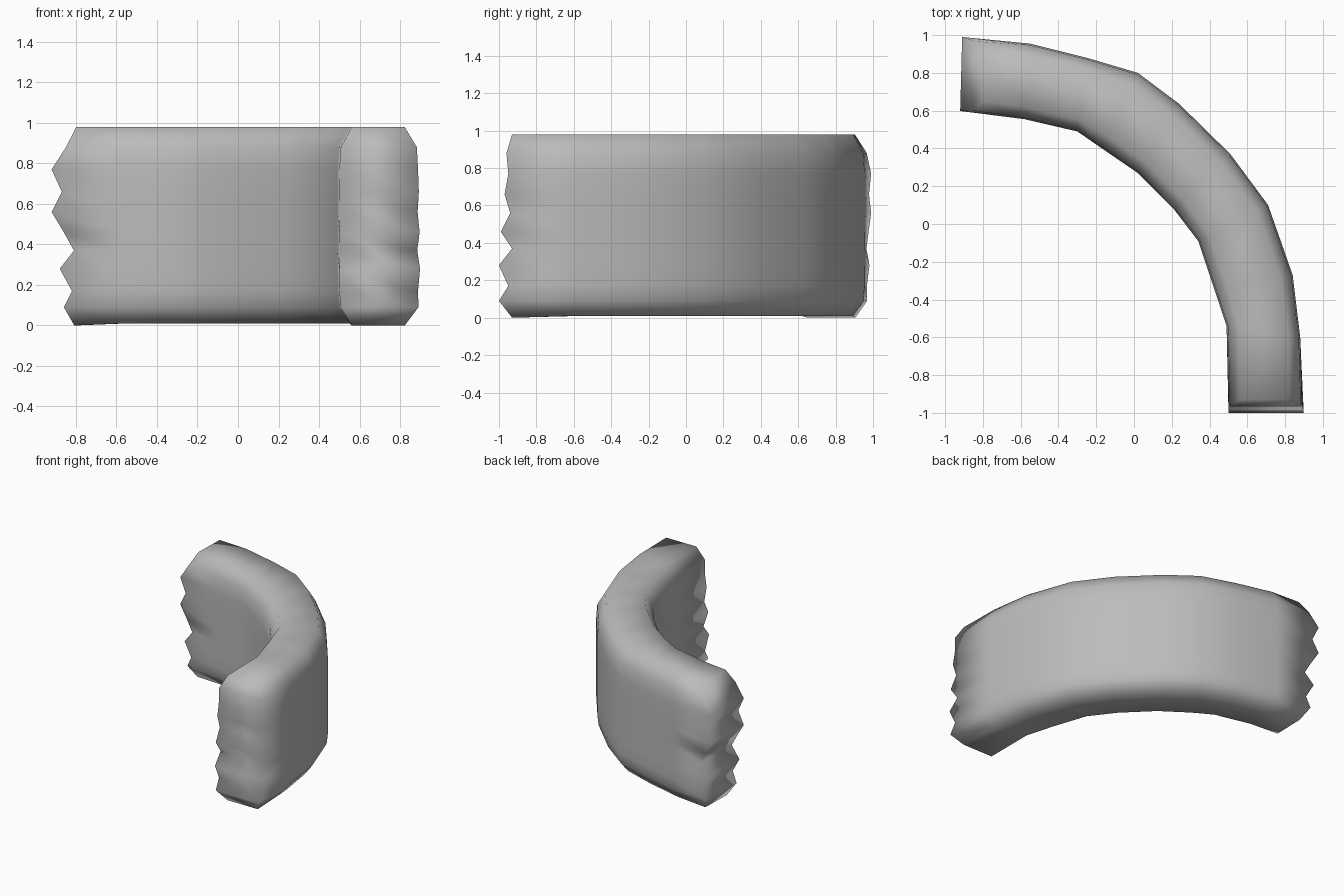
import bpy
import bmesh
from mathutils import Vector

cube = bpy.data.objects.get("Cube")
if cube:
    bpy.data.objects.remove(cube, do_unlink=True)

# One flat material
grey = bpy.data.materials.new("wall_grey")
grey.use_nodes = True
colour = (0.5, 0.5, 0.5, 1)
grey.diffuse_color = colour
grey.node_tree.nodes["Principled BSDF"].inputs["Base Color"].default_value = colour

# Plan of the wall: matching points on the outer and inner curve
outer = [(-.80, .965), (-.55, .955), (-.25, .88), (.02, .80), (.24, .635),
         (.51, .37), (.71, .10), (.84, -.27), (.88, -.6), (.885, -.93)]
inner = [(-.81, .59), (-.58, .555), (-.30, .49), (-.17, .40), (.02, .27),
         (.21, .08), (.34, -.09), (.42, -.33), (.49, -.54), (.50, -.93)]

# Height levels, and how far each ridge sticks out at the two broken ends
heights = [.01, .10, .18, .29, .38, .47, .57, .67, .78, .89, .99]
far_ridges = [0, .05, .01, .07, .0, .05, .11, .06, .11, .04, -.01]
near_ridges = [0, .07, .02, .07, 0, .06, .01, .04, .02, .03, 0]
last_level, last_station = len(heights) - 1, len(outer) - 1


def station(bm, index):
    """Columns of vertices up the outer and inner face at one plan position."""
    out, inn = Vector(outer[index]), Vector(inner[index])
    middle = (out + inn) / 2
    columns = ([], [])
    for level, z in enumerate(heights):
        edge = min(level, last_level - level)
        width = (.68, .96)[edge] if edge < 2 else 1
        push = Vector((0, 0))
        if index == 0:
            push = Vector((-1, .15)) * far_ridges[level]
            width += far_ridges[level] * .4
        elif index == last_station:
            push = Vector((.1, -1)) * near_ridges[level]
            width += near_ridges[level] * .5
        else:
            z += .01 * (1 if level == 0 else 0)
        for column, side in zip(columns, (out, inn)):
            p = middle + (side - middle) * width + push
            column.append(bm.verts.new((p.x, p.y, z)))
    return columns


# Curved wall with smooth rounded edges and ridged ends
bm = bmesh.new()
stations = [station(bm, i) for i in range(len(outer))]
rings = [a + b[::-1] for a, b in stations]
for ring, following in zip(rings, rings[1:]):
    for k in range(len(ring)):
        n = (k + 1) % len(ring)
        bm.faces.new((ring[k], ring[n], following[n], following[k]))
for out, inn in (stations[0], stations[-1]):
    for k in range(last_level):
        bm.faces.new((out[k], out[k + 1], inn[k + 1], inn[k]))
bmesh.ops.recalc_face_normals(bm, faces=bm.faces)
for face in bm.faces:
    face.smooth = True

# Rest on the ground
low = min(v.co.z for v in bm.verts)
bmesh.ops.translate(bm, vec=(0, 0, -low), verts=bm.verts)
mesh = bpy.data.meshes.new("curved_wall")
bm.to_mesh(mesh)
bm.free()
mesh.materials.append(grey)
wall = bpy.data.objects.new("curved_wall", mesh)
bpy.context.collection.objects.link(wall)
